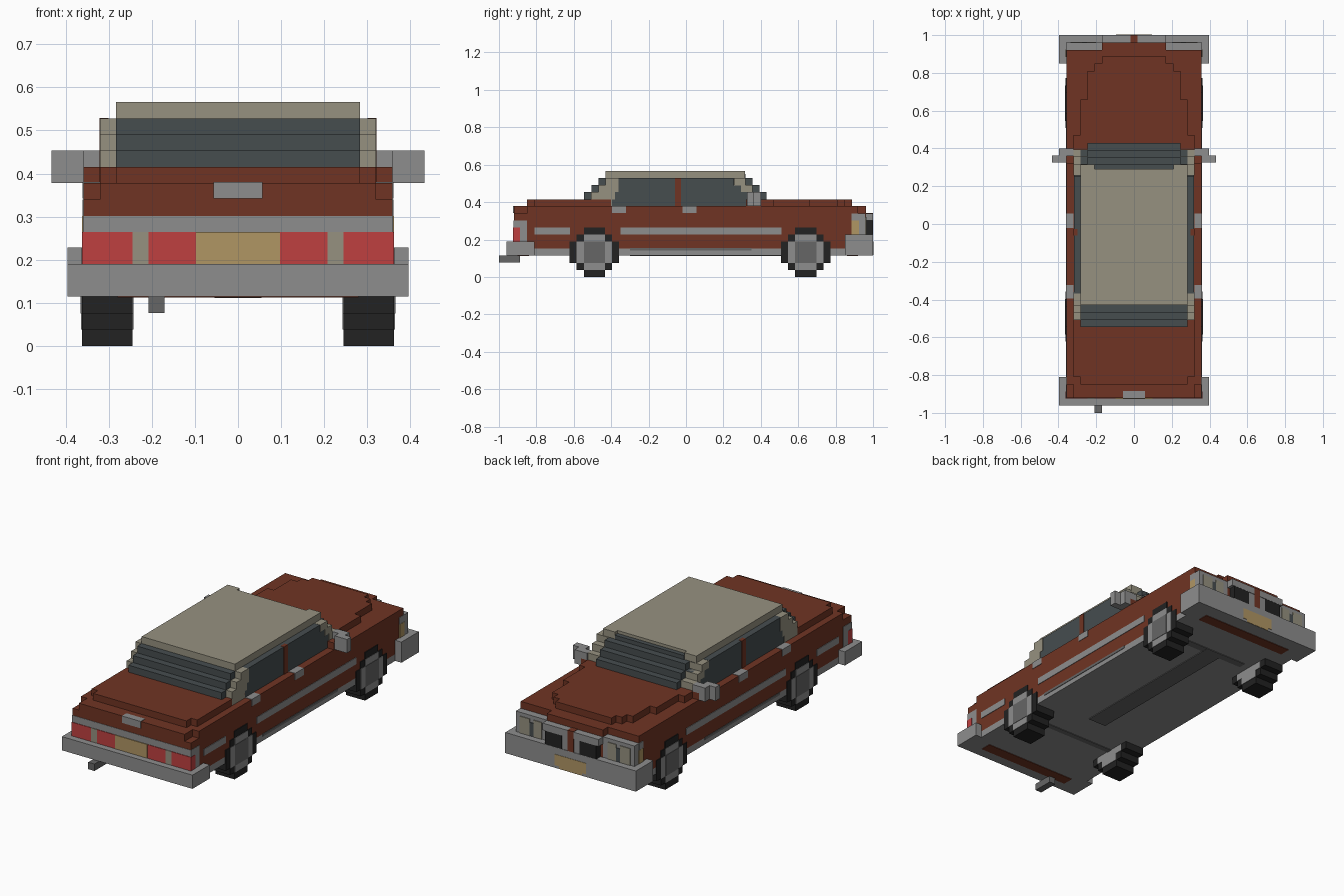
import bpy
import bmesh
from mathutils import Matrix

if "Cube" in bpy.data.objects:
    bpy.data.objects.remove(bpy.data.objects["Cube"], do_unlink=True)

U = 0.0377  # block size


def material(name, rgb):
    """Flat material from 8-bit display values, stored as linear."""
    def lin(c):
        c /= 255
        return c / 12.92 if c <= 0.04045 else ((c + 0.055) / 1.055) ** 2.4
    col = (*[lin(c) for c in rgb], 1.0)
    m = bpy.data.materials.new(name)
    m.use_nodes = True
    m.diffuse_color = col
    m.node_tree.nodes["Principled BSDF"].inputs["Base Color"].default_value = col
    return m


BROWN = material("red_brown_paint", (112, 52, 35))
GREY = material("grey_metal", (141, 141, 141))
DARK = material("dark_metal", (102, 102, 102))
BLACK = material("black_rubber", (34, 34, 34))
CREAM = material("cream_roof", (150, 145, 128))
GLASS = material("dark_glass", (70, 77, 79))
RED = material("red_lamp", (191, 64, 64))
TAN = material("amber_tan", (176, 150, 100))


def part(name, mat, boxes, mirror=False):
    """One object from boxes (x0, x1, y0, y1, z0, z1), optionally mirrored in x."""
    bm = bmesh.new()
    todo = list(boxes)
    if mirror:
        todo += [(-b[1], -b[0], *b[2:]) for b in boxes]
    for x0, x1, y0, y1, z0, z1 in todo:
        mid = ((x0 + x1) / 2, (y0 + y1) / 2, (z0 + z1) / 2)
        size = (x1 - x0, y1 - y0, z1 - z0)
        bmesh.ops.create_cube(bm, size=1.0, matrix=Matrix.Translation(mid) @ Matrix.Diagonal((*size, 1)))
    me = bpy.data.meshes.new(name)
    bm.to_mesh(me)
    bm.free()
    me.materials.append(mat)
    ob = bpy.data.objects.new(name, me)
    bpy.context.collection.objects.link(ob)
    return ob


def wide(half, y0, y1, z0, z1):
    return (-half, half, y0, y1, z0, z1)


# Lower body and floor
part("floor_and_sills", GREY, [wide(.358, -.92, .96, .115, .152)])
part("body_shell", BROWN, [
    wide(.358, -.85, .92, .152, .378),
    wide(.358, -.92, -.85, .302, .34),
    wide(.32, -.92, -.85, .34, .378),
    wide(.17, .92, .962, .152, .378)])
part("trunk_lid", BROWN, [wide(.32, -.81, -.40, .378, .415), wide(.283, -.85, -.81, .378, .415)])
part("hood", BROWN, [
    wide(.358, .32, .40, .378, .415),
    wide(.32, .40, .47, .378, .415),
    wide(.283, .47, .66, .378, .415),
    wide(.245, .66, .81, .378, .415),
    wide(.208, .81, .85, .378, .415),
    wide(.17, .85, .887, .378, .415)])

# Stepped cabin: each layer is (bottom z, rear y, front y)
layers = [(.378, -.545, .43), (.415, -.545, .43), (.453, -.506, .393), (.490, -.468, .355)]
glass, pillars = [], []
for i, (z, back, front) in enumerate(layers):
    top = z + .038
    glass += [wide(.283, back, front - U, z, top), wide(.245, front - U, front, z, top),
              wide(.318, back + .10, front - .10, z, top)]
    c_end = (-.395, -.38, -.36, -.36)[i]
    pillars += [(.27, .32, back + U, c_end, z, top),
                (.245, .32, front - U * 2.6, front - U + .001, z, top)]
part("window_glass", GLASS, glass)
part("cabin_pillars", CREAM, pillars, True)
part("door_pillars", BROWN, [(.30, .321, -.06, -.026, .378, .529)], True)
part("roof", CREAM, [wide(.283, -.43, .292, .528, .566), (.21, .283, .292, .315, .528, .566),
                     (-.283, -.21, .292, .315, .528, .566)])
part("windshield_top", GLASS, [wide(.21, .292, .317, .528, .550)])

# Side trim, handles and mirrors
part("side_mouldings", GREY, [(.35, .361, -.35, .51, .228, .265),
                              (.35, .361, -.81, -.62, .228, .265)], True)
part("sill_shadow_strips", DARK, [(.352, .361, -.30, .35, .140, .154)], True)
part("door_handles", GREY, [(.32, .361, -.395, -.322, .342, .380),
                            (.32, .361, -.02, .055, .342, .380)], True)
part("side_mirrors", GREY, [(.32, .396, .36, .40, .378, .453),
                            (.358, .433, .325, .362, .378, .453)], True)

# Bumpers
part("rear_bumper", GREY, [wide(.396, -.96, -.918, .115, .19)])
part("rear_bumper_ends", GREY, [(.355, .396, -.92, -.81, .115, .19)], True)
part("front_bumper", GREY, [wide(.396, .96, 1.0, .115, .228)])
part("front_bumper_ends", GREY, [(.355, .396, .85, .962, .115, .228)], True)

# Tail end
part("tail_panel", GREY, [wide(.36, -.922, -.849, .152, .302)])
part("tail_lamps", RED, [(.245, .362, -.925, -.887, .19, .265),
                         (.098, .208, -.925, -.91, .19, .265)], True)
part("tail_lamp_dividers", CREAM, [(.208, .245, -.925, -.91, .19, .265)], True)
part("rear_plate", TAN, [wide(.097, -.926, -.917, .19, .265)])
part("trunk_latch", GREY, [wide(.057, -.924, -.885, .342, .380)])

# Nose: lamp panels, grille halves and centre bar
part("lamp_panels", GREY, [(.17, .36, .915, .96, .152, .34),
                           (.32, .361, .885, .92, .302, .34)], True)
part("headlamps", CREAM, [(.20, .25, .955, .964, .228, .32),
                          (.275, .335, .955, .964, .228, .32)], True)
part("headlamp_slits", GLASS, [(.25, .275, .955, .963, .228, .302)], True)
part("grille_frame", GREY, [(.018, .17, .96, 1.0, .302, .34),
                            (.018, .055, .96, .997, .228, .302)], True)
part("grille_openings", BLACK, [(.055, .155, .96, .999, .228, .302)], True)
part("nose_bar", BROWN, [wide(.018, .955, 1.0, .228, .342)])
part("side_markers", TAN, [(.35, .362, .885, .925, .228, .302)], True)
part("front_plate", TAN, [wide(.095, .993, 1.002, .13, .19), wide(.07, .993, 1.002, .116, .13)])

# Underside
part("underbody_openings", BROWN, [wide(.28, .86, .92, .112, .118), wide(.28, -.90, -.84, .112, .118)])
part("driveshaft_and_axles", DARK, [
    wide(.055, -.30, .66, .111, .118),
    wide(.20, .62, .66, .112, .118),
    wide(.26, -.505, -.475, .112, .118)])
part("exhaust_pipe", DARK, [(-.208, -.17, -1.0, -.887, .077, .115)])

# Wheels: stacked rows of blocks, with hub discs on both faces
TYRE_ROWS = [1.5, 2.5, 3.5, 3.5, 3.5, 2.5, 1.5]
HUB_ROWS = [0, 1.5, 2.5, 2.5, 2.5, 1.5, 0]
CAP_ROWS = [0, 0, 1.5, 1.5, 1.5, 0, 0]


def disc(rows, x0, x1, yc):
    return [(x0, x1, yc - h * U, yc + h * U, i * U, (i + 1) * U)
            for i, h in enumerate(rows) if h]


for end, yc in (("rear", -.49), ("front", .64)):
    part(end + "_tyres", BLACK, disc(TYRE_ROWS, .245, .362, yc), True)
    part(end + "_wheel_rims", GREY, disc(HUB_ROWS, .242, .364, yc), True)
    part(end + "_wheel_caps", DARK, disc(CAP_ROWS, .35, .366, yc), True)
